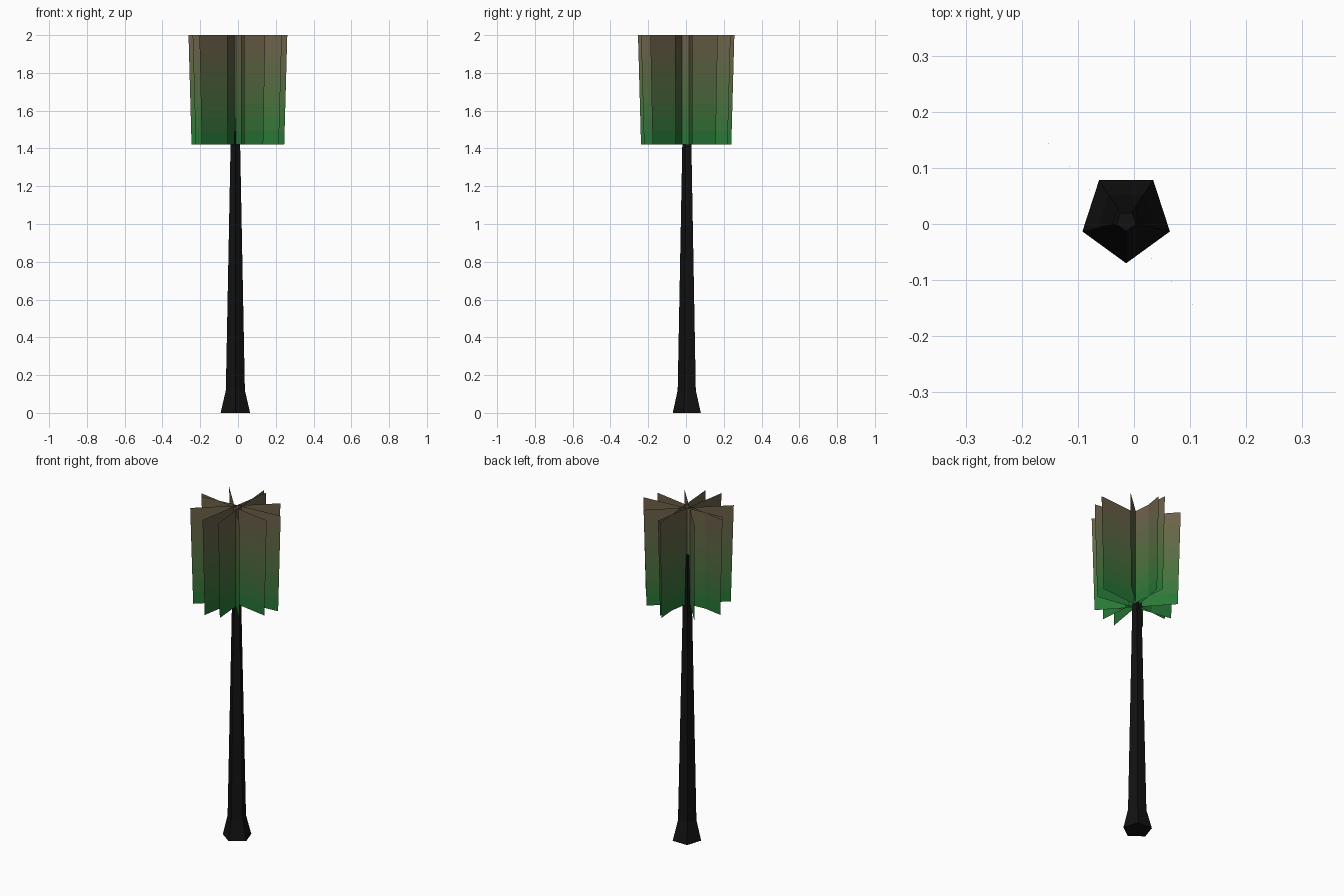
import bpy
import math

if "Cube" in bpy.data.objects:
    bpy.data.objects.remove(bpy.data.objects["Cube"])


def material(name, rgb):
    m = bpy.data.materials.new(name)
    m.diffuse_color = (*rgb, 1)
    m.use_nodes = True
    m.node_tree.nodes["Principled BSDF"].inputs["Base Color"].default_value = m.diffuse_color
    return m


def make_object(name, verts, faces, mats):
    mesh = bpy.data.meshes.new(name)
    mesh.from_pydata(verts, [], faces)
    for m in mats:
        mesh.materials.append(m)
    obj = bpy.data.objects.new(name, mesh)
    bpy.context.collection.objects.link(obj)
    return obj


# Trunk: five-sided tapering column with a flared foot (z, radius, centre y)
SIDES = 5
rings = [(0, 0.082, 0.012), (0.12, 0.053, 0.009), (1.40, 0.027, 0.007), (1.72, 0.018, 0.005)]
verts, faces = [], []
for z, r, cy in rings:
    for i in range(SIDES):
        a = -math.pi / 2 + i * math.tau / SIDES
        verts.append((-0.014 + r * math.cos(a), cy + r * math.sin(a), z))
for k in range(len(rings) - 1):
    for i in range(SIDES):
        j = (i + 1) % SIDES
        b = k * SIDES
        faces.append((b + i, b + j, b + SIDES + j, b + SIDES + i))
faces.append(tuple(reversed(range(SIDES))))
top = (len(rings) - 1) * SIDES
faces.append(tuple(range(top, top + SIDES)))
make_object("trunk", verts, faces, [material("dark_bark", (0.006, 0.006, 0.006))])

# Foliage colours: green at the bottom fading to brown at the top
BANDS = 8
low, high = (0.012, 0.19, 0.035), (0.16, 0.115, 0.07)
leaf_mats = []
for k in range(BANDS):
    t = (k + 0.5) / BANDS
    leaf_mats.append(material(f"leaf_{k}", [a + (b - a) * t for a, b in zip(low, high)]))

# Foliage: thin crossed cards, slightly narrower at the bottom (top edge end points)
Z0, Z1, NARROW = 1.42, 2.0, 0.935
cards = [
    ((-0.262, 0.026), (0.232, -0.058)),
    ((-0.240, -0.006), (0.261, 0.035)),
    ((-0.184, 0.179), (0.144, -0.189)),
    ((-0.204, -0.165), (0.166, 0.168)),
    ((-0.059, -0.254), (0.022, 0.236)),
    ((-0.006, 0.256), (0.035, -0.238)),
]
for n, (p, q) in enumerate(cards):
    cx, cy = (p[0] + q[0]) / 2, (p[1] + q[1]) / 2
    verts, faces = [], []
    for k in range(BANDS + 1):
        t = k / BANDS
        s = NARROW + (1 - NARROW) * t
        for x, y in (p, q):
            verts.append((cx + (x - cx) * s, cy + (y - cy) * s, Z0 + (Z1 - Z0) * t))
        if k:
            faces.append((2 * k - 2, 2 * k - 1, 2 * k + 1, 2 * k))
    obj = make_object(f"foliage_card_{n + 1}", verts, faces, leaf_mats)
    for k, f in enumerate(obj.data.polygons):
        f.material_index = k
